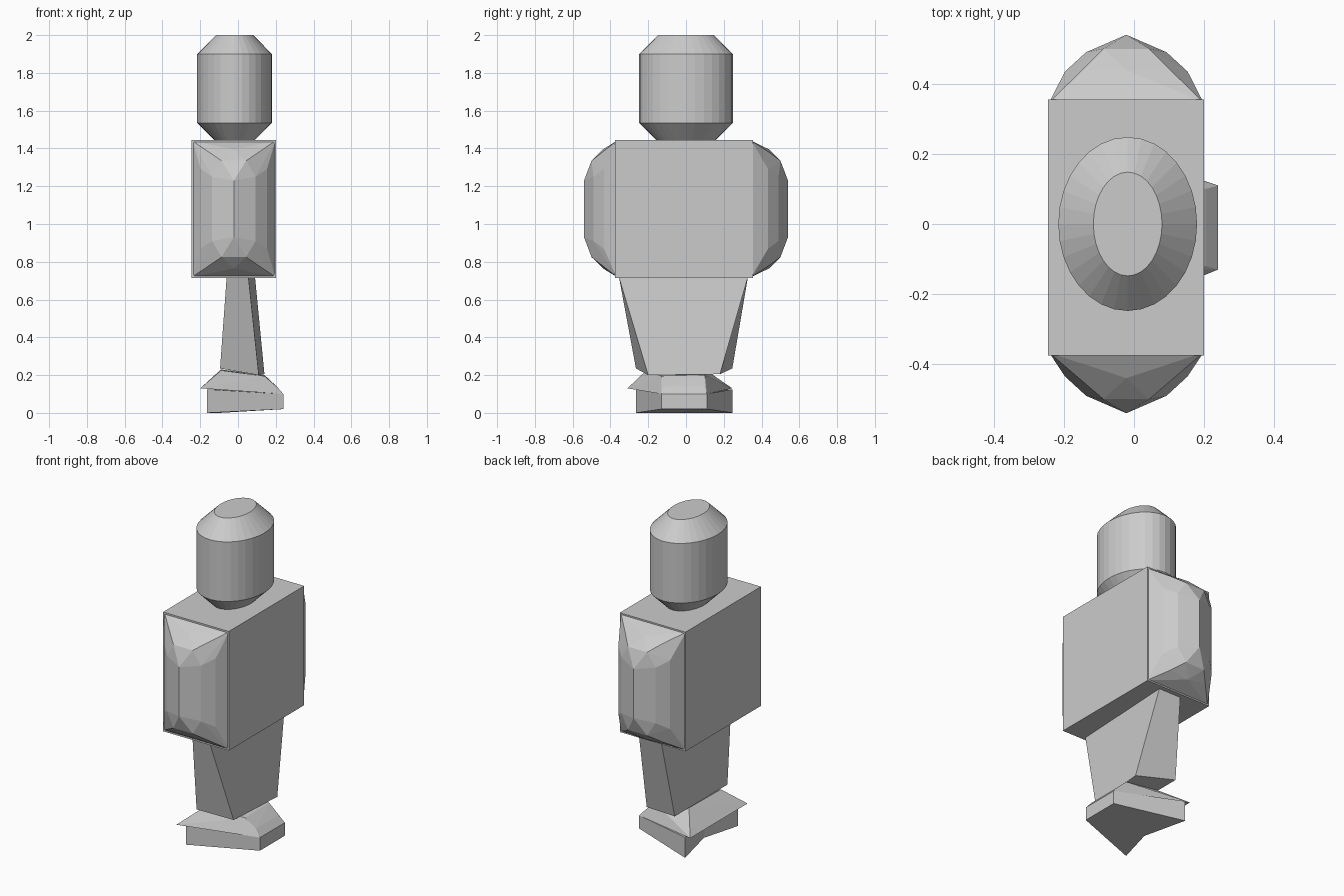
import bpy
import bmesh
import math

cube = bpy.data.objects.get("Cube")
if cube:
    bpy.data.objects.remove(cube)

GREY = (0.6, 0.6, 0.6, 1)
mat = bpy.data.materials.new("plain grey")
mat.use_nodes = True
mat.diffuse_color = GREY
mat.node_tree.nodes["Principled BSDF"].inputs["Base Color"].default_value = GREY


def finish(name, bm):
    bmesh.ops.recalc_face_normals(bm, faces=bm.faces)
    mesh = bpy.data.meshes.new(name)
    bm.to_mesh(mesh)
    bm.free()
    mesh.materials.append(mat)
    obj = bpy.data.objects.new(name, mesh)
    bpy.context.collection.objects.link(obj)
    return obj


def loft(name, rings):
    """Closed skin through rings that share one point count."""
    bm = bmesh.new()
    loops = [[bm.verts.new(p) for p in ring] for ring in rings]
    n = len(loops[0])
    for low, high in zip(loops, loops[1:]):
        for i in range(n):
            j = (i + 1) % n
            bm.faces.new((low[i], low[j], high[j], high[i]))
    bm.faces.new(loops[0][::-1])
    bm.faces.new(loops[-1])
    return finish(name, bm)


def hull(name, points):
    """Convex faceted solid around the points."""
    bm = bmesh.new()
    for p in points:
        bm.verts.new(p)
    res = bmesh.ops.convex_hull(bm, input=bm.verts)
    junk = set(res["geom_interior"]) | set(res["geom_unused"])
    bmesh.ops.delete(bm, geom=[v for v in junk if isinstance(v, bmesh.types.BMVert)], context='VERTS')
    bmesh.ops.dissolve_limit(bm, angle_limit=0.02, verts=bm.verts, edges=bm.edges)
    return finish(name, bm)


def ellipse(rx, ry, z, n=32):
    return [(-0.018 + rx * math.cos(2 * math.pi * i / n),
             ry * math.sin(2 * math.pi * i / n), z) for i in range(n)]


def rect(x0, x1, y0, y1, z):
    return [(x0, y0, z), (x1, y0, z), (x1, y1, z), (x0, y1, z)]


# Head: oval drum with chamfered ends
loft("head", [ellipse(0.098, 0.148, 1.435), ellipse(0.198, 0.248, 1.535),
              ellipse(0.198, 0.248, 1.9), ellipse(0.098, 0.148, 2.0)])

# Torso: plain box
loft("torso", [rect(-0.245, 0.2, -0.375, 0.355, z) for z in (0.715, 1.445)])

# Arms: faceted half pills on both ends of the torso; (x offset, depth, z offset)
DOME = [(0, 0.54, 0.15), (0.115, 0.49, 0.17), (0.175, 0.435, 0.21),
        (0.065, 0.5, 0.255), (0.125, 0.44, 0.3), (0, 0.44, 0.315)]
for name, side, base in (("right_arm", -1, 0.375), ("left_arm", 1, 0.355)):
    shape = DOME + [(0.208, base, 0.27), (0.22, base - 0.008, 0.36)]
    hull(name, [(-0.022 + sx * x, side * y, 1.08 + sz * z)
                for x, y, z in shape for sx in (-1, 1) for sz in (-1, 1)])

# Legs: one tapering block
loft("legs", [
    [(-0.095, -0.265, 0.235), (0.11, -0.2, 0.2), (0.14, 0.18, 0.205), (-0.095, 0.245, 0.235)],
    [(-0.06, -0.355, 0.72), (0.055, -0.355, 0.72), (0.09, 0.328, 0.72), (-0.06, 0.328, 0.72)]])

# Sole: wedge with a notched heel
SOLE = [(-0.165, -0.265, 0), (0.24, -0.13, 0.02), (0.24, 0.11, 0.02),
        (-0.165, 0.245, 0), (-0.1, -0.03, 0)]
loft("sole", [SOLE, [(x, y, 0.1 if x > 0 else 0.125) for x, y, z in SOLE]])

# Foot: faceted cap over the sole
hull("foot_cap", [(-0.2, -0.31, 0.13), (-0.2, 0.245, 0.13), (0.24, 0.11, 0.1), (0.24, -0.13, 0.1),
                  (0.205, -0.12, 0.14), (0.205, 0.1, 0.14), (0.14, -0.13, 0.195),
                  (0.14, 0.1, 0.2), (-0.09, -0.21, 0.225), (-0.09, 0.1, 0.23)])
